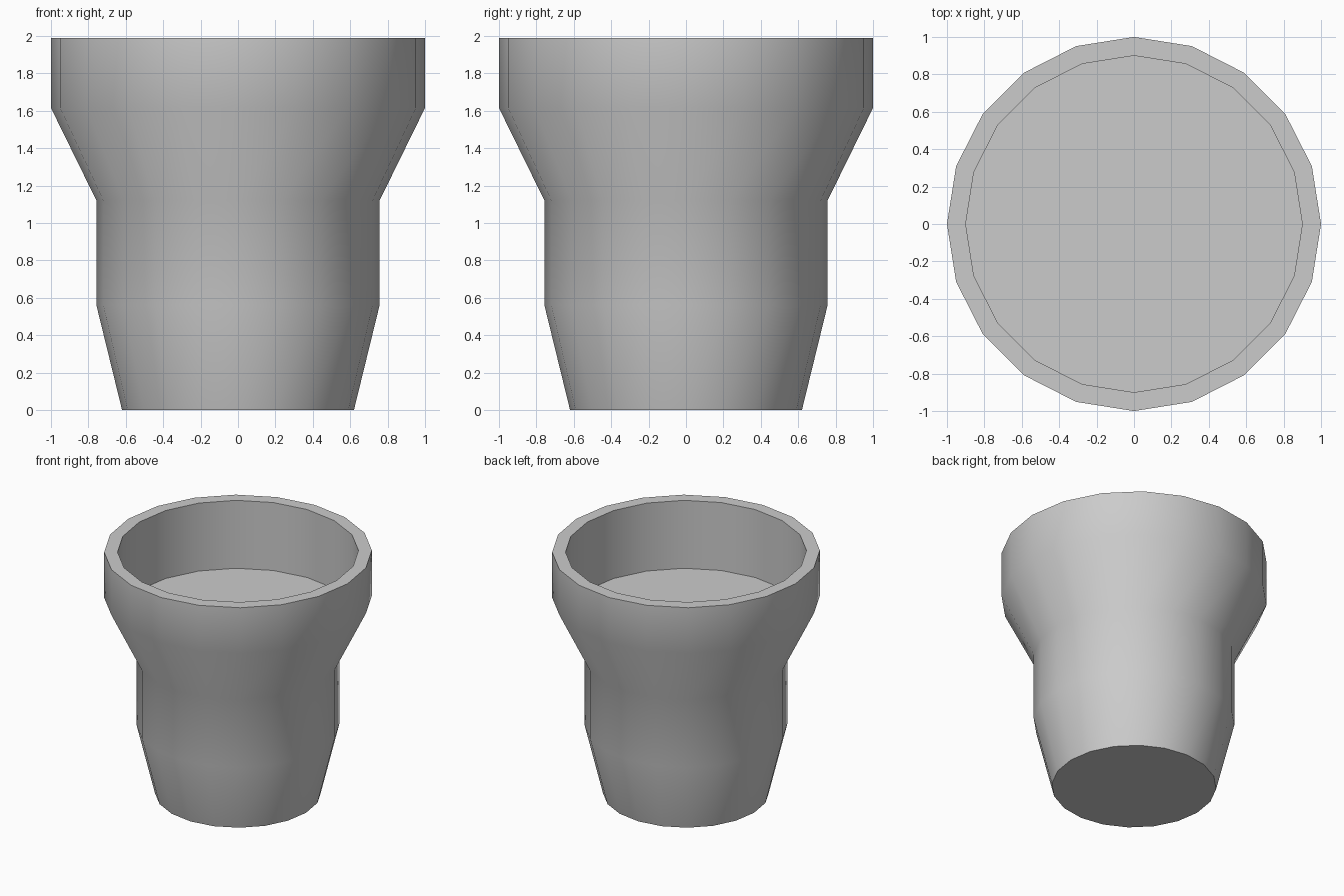
import bpy, bmesh, math

if "Cube" in bpy.data.objects:
    bpy.data.objects.remove(bpy.data.objects["Cube"])

SIDES = 20

# Outer wall from base centre up, over the rim, down the inner wall to the floor
profile = [(0.62, 0.0), (0.757, 0.56), (0.757, 1.12), (1.0, 1.615),
           (1.0, 1.99), (0.9, 1.99), (0.9, 1.43)]

bm = bmesh.new()


def ring(radius, z):
    return [bm.verts.new((radius * math.cos(2 * math.pi * i / SIDES),
                          radius * math.sin(2 * math.pi * i / SIDES), z))
            for i in range(SIDES)]


# Pot walls
rings = [ring(r, z) for r, z in profile]
for low, high in zip(rings, rings[1:]):
    for i in range(SIDES):
        j = (i + 1) % SIDES
        bm.faces.new((low[i], low[j], high[j], high[i]))

# Flat underside and inner floor
bm.faces.new(rings[0][::-1])
bm.faces.new(rings[-1])
bmesh.ops.recalc_face_normals(bm, faces=bm.faces)

mesh = bpy.data.meshes.new("pot")
bm.to_mesh(mesh)
bm.free()
pot = bpy.data.objects.new("pot", mesh)
bpy.context.collection.objects.link(pot)

# Smooth sides with sharp rim, floor and base edges
bpy.context.view_layer.objects.active = pot
pot.select_set(True)
bpy.ops.object.shade_smooth_by_angle(angle=math.radians(40))
